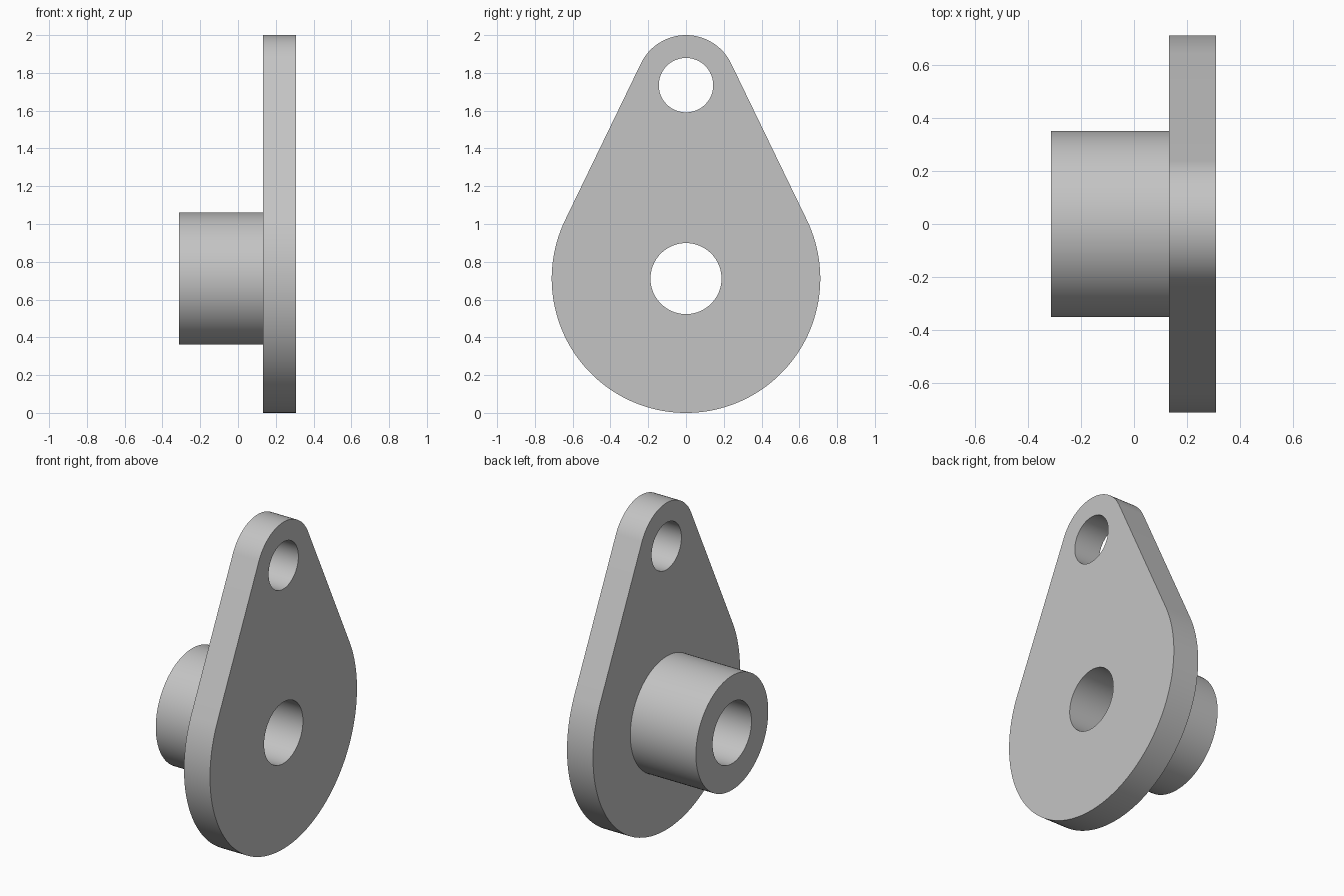
import bpy, bmesh
from math import sin, cos, pi, asin

if "Cube" in bpy.data.objects:
    bpy.data.objects.remove(bpy.data.objects["Cube"], do_unlink=True)

BACK, SHOULDER, FRONT = -0.312, 0.132, 0.308
HUB_Z, EYE_Z = 0.711, 1.735
BIG_R, SMALL_R = 0.711, 0.265
HUB_R, BORE_R, EYE_R = 0.35, 0.188, 0.144
SEGMENTS = 96


def arc(z, radius, start, end, steps):
    """Points (y, z) along an arc, both ends included."""
    angles = [start + (end - start) * i / steps for i in range(steps + 1)]
    return [(radius * cos(a), z + radius * sin(a)) for a in angles]


def circle(z, radius):
    return arc(z, radius, 0, 2 * pi, SEGMENTS)[:-1]


# Teardrop outline: two arcs joined by their common tangents
tilt = asin((BIG_R - SMALL_R) / (EYE_Z - HUB_Z))
outline = (arc(EYE_Z, SMALL_R, tilt, pi - tilt, SEGMENTS // 2)
           + arc(HUB_Z, BIG_R, pi - tilt, 2 * pi + tilt, SEGMENTS))
hub, bore, eye = circle(HUB_Z, HUB_R), circle(HUB_Z, BORE_R), circle(EYE_Z, EYE_R)

bm = bmesh.new()


def ring(points, x):
    """Closed loop of vertices and edges at depth x."""
    verts = [bm.verts.new((x, y, z)) for y, z in points]
    edges = [bm.edges.new((v, verts[i - 1])) for i, v in enumerate(verts)]
    return verts, edges


def wall(a, b):
    for i in range(len(a[0])):
        bm.faces.new((a[0][i - 1], a[0][i], b[0][i], b[0][i - 1]))


def cap(rings, direction):
    edges = [e for r in rings for e in r[1]]
    bmesh.ops.triangle_fill(bm, use_beauty=True, edges=edges, normal=(direction, 0, 0))


# Loops of the plate, hub and two through holes
rim_front, rim_back = ring(outline, FRONT), ring(outline, SHOULDER)
eye_front, eye_back = ring(eye, FRONT), ring(eye, SHOULDER)
bore_front, bore_back = ring(bore, FRONT), ring(bore, BACK)
hub_front, hub_back = ring(hub, SHOULDER), ring(hub, BACK)

# Flat faces: plate outside, plate shoulder, hub end
cap((rim_front, eye_front, bore_front), 1)
cap((rim_back, eye_back, hub_front), -1)
cap((hub_back, bore_back), -1)

# Side walls
for a, b in ((rim_front, rim_back), (eye_front, eye_back),
             (bore_front, bore_back), (hub_front, hub_back)):
    wall(a, b)

bmesh.ops.recalc_face_normals(bm, faces=bm.faces)
mesh = bpy.data.meshes.new("hub_plate")
bm.to_mesh(mesh)
bm.free()
part = bpy.data.objects.new("hub_plate", mesh)
bpy.context.collection.objects.link(part)

# Plain grey material
grey = bpy.data.materials.new("plain_grey")
grey.use_nodes = True
colour = (0.55, 0.55, 0.55, 1)
grey.diffuse_color = colour
grey.node_tree.nodes["Principled BSDF"].inputs["Base Color"].default_value = colour
mesh.materials.append(grey)

# Smooth walls, sharp rims
bpy.ops.object.select_all(action="DESELECT")
part.select_set(True)
bpy.context.view_layer.objects.active = part
bpy.ops.object.shade_smooth_by_angle(angle=pi / 6)
